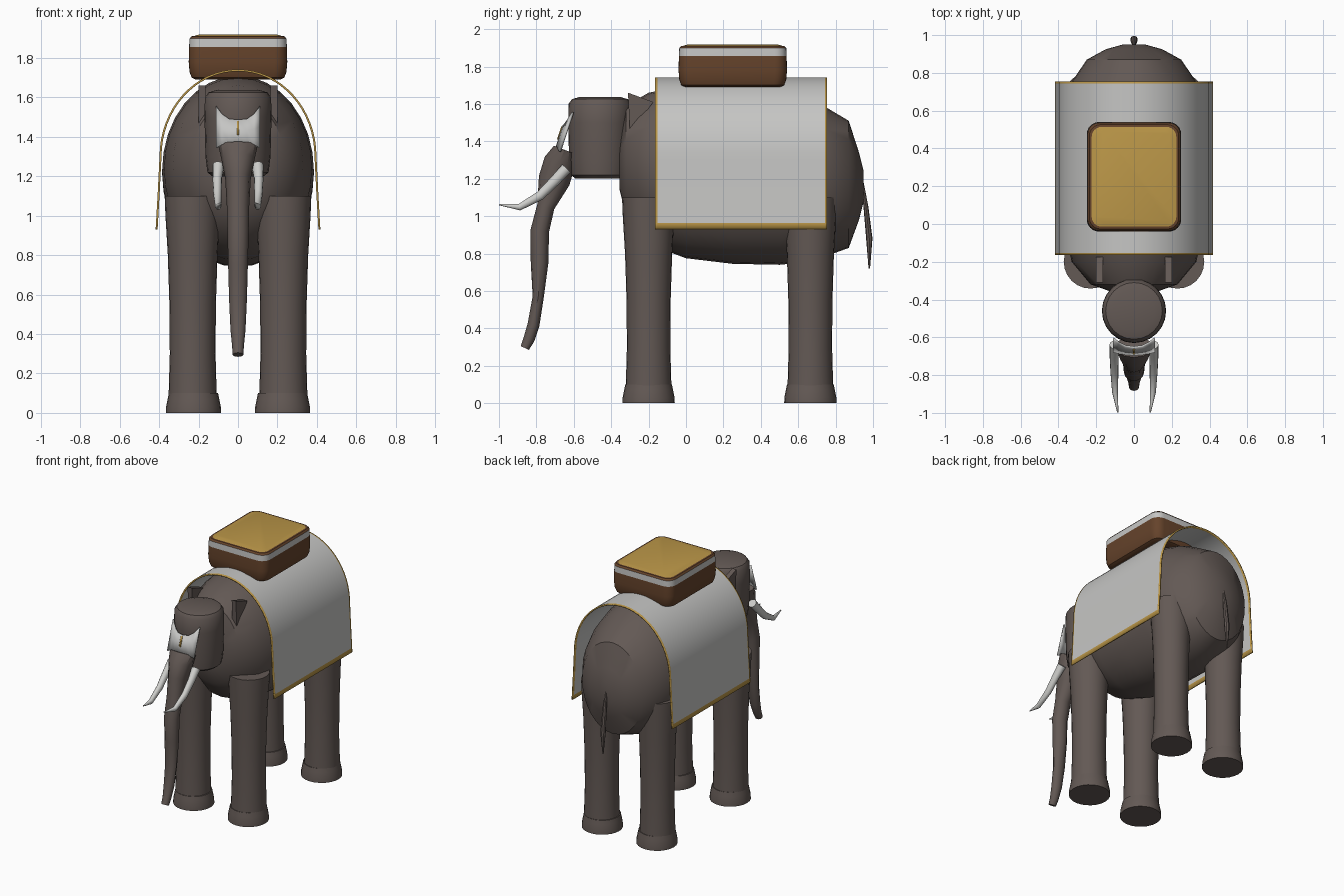
import bpy, bmesh
from math import sin, cos, pi
from mathutils import Vector

cube = bpy.data.objects.get("Cube")
if cube:
    bpy.data.objects.remove(cube, do_unlink=True)


def material(name, r, g, b):
    m = bpy.data.materials.new(name)
    m.diffuse_color = (r, g, b, 1)
    m.use_nodes = True
    bsdf = m.node_tree.nodes["Principled BSDF"]
    bsdf.inputs["Base Color"].default_value = (r, g, b, 1)
    bsdf.inputs["Roughness"].default_value = 0.8
    return m


HIDE = material("grey brown hide", 0.125, 0.1, 0.09)
CLOTH = material("pale cloth", 0.56, 0.56, 0.55)
GOLD = material("gold trim", 0.5, 0.31, 0.065)
BROWN = material("brown leather", 0.13, 0.056, 0.024)
IVORY = material("ivory", 0.62, 0.62, 0.6)


def finish(name, bm, mats, angle=35, closed=True):
    if closed:
        bmesh.ops.recalc_face_normals(bm, faces=bm.faces)
    mesh = bpy.data.meshes.new(name)
    bm.to_mesh(mesh)
    bm.free()
    for m in mats:
        mesh.materials.append(m)
    ob = bpy.data.objects.new(name, mesh)
    bpy.context.collection.objects.link(ob)
    bpy.ops.object.select_all(action='DESELECT')
    ob.select_set(True)
    bpy.context.view_layer.objects.active = ob
    bpy.ops.object.shade_smooth_by_angle(angle=angle * pi / 180)
    return ob


def loft(name, rings, mats, bands=None, angle=35):
    """Skin closed rings; bands gives the material of each strip, last is the top cap."""
    bm = bmesh.new()
    rows = [[bm.verts.new(p) for p in ring] for ring in rings]
    n = len(rows[0])
    bm.faces.new(rows[0][::-1])
    for k, (a, b) in enumerate(zip(rows, rows[1:])):
        for i in range(n):
            j = (i + 1) % n
            f = bm.faces.new((a[i], a[j], b[j], b[i]))
            f.material_index = bands[k] if bands else 0
    cap = bm.faces.new(rows[-1])
    cap.material_index = bands[-1] if bands else 0
    return finish(name, bm, mats, angle)


def ellipse(c, u, v, n):
    c, u, v = Vector(c), Vector(u), Vector(v)
    return [c + u * cos(2 * pi * i / n) + v * sin(2 * pi * i / n) for i in range(n)]


def tube(name, path, mat, n=12):
    """Tapered tube through (x, y, z, half width, half depth)."""
    pts = [Vector(p[:3]) for p in path]
    rings = []
    for i, p in enumerate(path):
        t = (pts[min(i + 1, len(pts) - 1)] - pts[max(i - 1, 0)]).normalized()
        v = t.cross(Vector((1, 0, 0))).normalized()
        rings.append(ellipse(pts[i], v.cross(t) * p[3], v * p[4], n))
    return loft(name, rings, [mat])


def lathe(name, x, y, profile, n=24):
    rings = [ellipse((x, y, z), (r, 0, 0), (0, r, 0), n) for z, r in profile]
    return loft(name, rings, [HIDE])


def sheet(name, rows, mats, rule, thickness):
    """Thin panel from a grid of points, coloured by a rule on the face centre."""
    bm = bmesh.new()
    grid = [[bm.verts.new(p) for p in row] for row in rows]
    for a, b in zip(grid, grid[1:]):
        for i in range(len(a) - 1):
            f = bm.faces.new((a[i], a[i + 1], b[i + 1], b[i]))
            f.material_index = rule(f.calc_center_median())
    ob = finish(name, bm, mats, closed=False)
    mod = ob.modifiers.new("thickness", 'SOLIDIFY')
    mod.thickness = thickness
    mod.offset = 0


# Body: y, bottom, top, half width
stations = [(-.355, 1.14, 1.45, .13), (-.32, 1.0, 1.59, .23), (-.2, .85, 1.66, .33),
            (0, .775, 1.7, .375), (.25, .745, 1.71, .385), (.5, .74, 1.69, .385),
            (.65, .755, 1.64, .365), (.76, .79, 1.575, .325), (.87, .83, 1.51, .25),
            (.925, .98, 1.34, .15), (.95, 1.08, 1.24, .06)]
loft("body", [ellipse((0, y, (lo + hi) / 2), (w, 0, 0), (0, 0, (hi - lo) / 2), 32)
              for y, lo, hi, w in stations], [HIDE])

# Head
lathe("head", 0, -.46, [(1.2, .13), (1.22, .155), (1.3, .165), (1.5, .17), (1.6, .168),
                        (1.625, .15), (1.637, .11)])

# Trunk
tube("trunk", [(0, -.65, 1.355, .1, .06), (0, -.675, 1.29, .085, .085),
               (0, -.705, 1.19, .065, .085), (0, -.75, 1.05, .057, .047),
               (0, -.782, .92, .054, .05), (0, -.783, .75, .05, .047),
               (0, -.79, .57, .045, .03), (0, -.815, .42, .038, .032),
               (0, -.84, .34, .03, .03), (0, -.862, .295, .027, .024)], HIDE)

# Tail
tube("tail", [(0, .94, 1.2, .006, .006), (0, .962, 1.05, .016, .013),
              (0, .98, .88, .02, .017), (0, .98, .72, .004, .004)], HIDE, 8)

for side, s in (("left", 1), ("right", -1)):
    # Legs and feet
    for end, y in (("front", -.2), ("hind", .665)):
        lathe(f"{end}_leg_{side}", s * .23, y,
              [(.09, .122), (.3, .116), (.55, .118), (.8, .126), (1.0, .138), (1.1, .142)])
        lathe(f"{end}_foot_{side}", s * .226, y,
              [(0, .14), (.03, .139), (.07, .131), (.1, .125)])
    # Tusks
    tube(f"tusk_{side}", [(s * .1, -.64, 1.255, .03, .03), (s * .105, -.7, 1.19, .024, .028),
                          (s * .104, -.78, 1.11, .021, .025), (s * .1, -.89, 1.048, .016, .018),
                          (s * .086, -.998, 1.062, .003, .004)], IVORY)
    # Ears, small wedges against the shoulders
    outline = [(-.31, 1.66), (-.175, 1.61), (-.3, 1.44)]
    loft(f"ear_{side}", [[(s * x, y, z) for y, z in outline] for x in (.165, .2)], [HIDE], angle=20)


# Forehead plate with its gold ornament
def plate_point(x, z, lift=0.0):
    return (x, -.605 - .33 * (1.555 - z) - .025 * (1 - (x / .11) ** 2) - lift, z)


half = [(.11, 1.555, 1.345), (.08, 1.515, 1.36), (.045, 1.49, 1.37)]
columns = [(-x, a, b) for x, a, b in half] + [(0, 1.485, 1.37)] + half[::-1]
sheet("forehead_plate", [[plate_point(x, a + (b - a) * t) for t in (0, .5, 1)]
                         for x, a, b in columns], [CLOTH], lambda c: 0, .012)
sheet("forehead_ornament", [[plate_point(x, z, .009) for z in (1.48, 1.41)]
                            for x in (-.006, .006)], [GOLD], lambda c: 0, .006)

# Draped blanket with gold borders
arc = [(.413, .93), (.411, .962), (.402, 1.12), (.393, 1.3)]
arc += [(.393 * cos(i * pi / 32), 1.3 + .437 * sin(i * pi / 32)) for i in range(1, 16)]
arc = arc + [(0, 1.737)] + [(-x, z) for x, z in reversed(arc)]
sheet("blanket", [[(x, y, z) for x, z in arc] for y in (-.165, -.153, .743, .755)],
      [CLOTH, GOLD], lambda c: int(c.z < .96 or abs(c.y - .295) > .45), .01)


# Saddle box: brown base, pale band, brown rim and gold cushion
def rounded_rect(z, inset, n=6):
    hx, hy, r = .25 - inset, .29 - inset, .065 - inset * .5
    ring = []
    for q, (sx, sy) in enumerate([(1, 1), (-1, 1), (-1, -1), (1, -1)]):
        for i in range(n + 1):
            a = (q + i / n) * pi / 2
            ring.append((sx * (hx - r) + r * cos(a), .25 + sy * (hy - r) + r * sin(a), z))
    return ring


layers = [(1.69, .035), (1.7, .015), (1.73, .004), (1.78, 0), (1.855, .002), (1.898, .004),
          (1.91, .014), (1.911, .026), (1.918, .05)]
loft("saddle_box", [rounded_rect(z, i) for z, i in layers], [BROWN, CLOTH, GOLD],
     [0, 0, 0, 0, 1, 0, 0, 2, 2])
